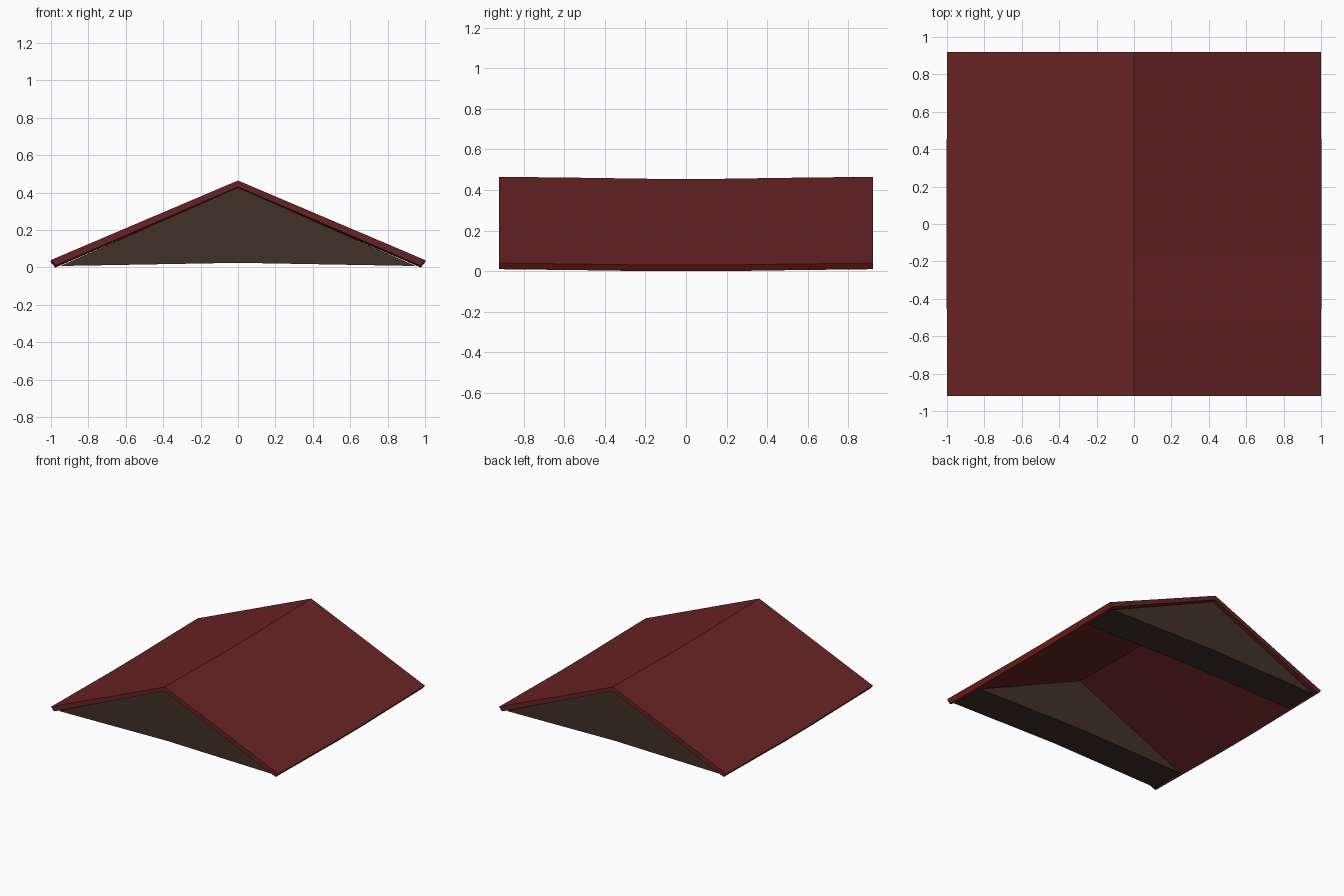
import bpy, bmesh

if "Cube" in bpy.data.objects:
    bpy.data.objects.remove(bpy.data.objects["Cube"])


def material(name, rgb):
    m = bpy.data.materials.new(name)
    m.diffuse_color = (*rgb, 1)
    m.use_nodes = True
    m.node_tree.nodes["Principled BSDF"].inputs["Base Color"].default_value = m.diffuse_color
    return m


roof_red = material("roof dark red", (0.14, 0.0165, 0.0175))
eave_red = material("eave bright red", (0.24, 0.018, 0.012))
wood = material("dark brown wood", (0.052, 0.031, 0.020))


def loft(name, rings, mats):
    """Closed solid through matching profile rings."""
    bm = bmesh.new()
    vr = [[bm.verts.new(p) for p in r] for r in rings]
    n = len(vr[0])
    for a, b in zip(vr, vr[1:]):
        for i in range(n):
            j = (i + 1) % n
            bm.faces.new((a[i], a[j], b[j], b[i]))
    bm.faces.new(vr[0])
    bm.faces.new(vr[-1])
    bmesh.ops.recalc_face_normals(bm, faces=bm.faces)
    bmesh.ops.triangulate(bm, faces=[f for f in bm.faces if len(f.verts) > 4])
    me = bpy.data.meshes.new(name)
    bm.to_mesh(me)
    bm.free()
    ob = bpy.data.objects.new(name, me)
    bpy.context.collection.objects.link(ob)
    for m in mats:
        me.materials.append(m)
    return ob


# Roof: chevron slab that sags slightly towards the middle
chevron = [(-1, .04), (0, .465), (1, .04), (.975, .01), (0, .431), (-.975, .01)]
stations = [(-.92, 0), (-.5, .005), (-.17, .01), (.17, .01), (.5, .005), (.92, 0)]
rings = [[(x * (1 + sag * .2), y, z - sag) for x, z in chevron] for y, sag in stations]
roof = loft("gable_roof", rings, [roof_red, eave_red])

# Eave edges: outward faces that point slightly down
for p in roof.data.polygons:
    if abs(p.normal.x) > 0.6 and p.normal.z < 0:
        p.material_index = 1

# Gable end walls: thick triangles with a slightly raised bottom edge
gable = [(-.95, .008), (0, .428), (.95, .008), (0, .025)]
for name, y0, y1 in (("front_gable", -.89, -.61), ("back_gable", .61, .89)):
    loft(name, [[(x, y, z) for x, z in gable] for y in (y0, y1)], [wood])
